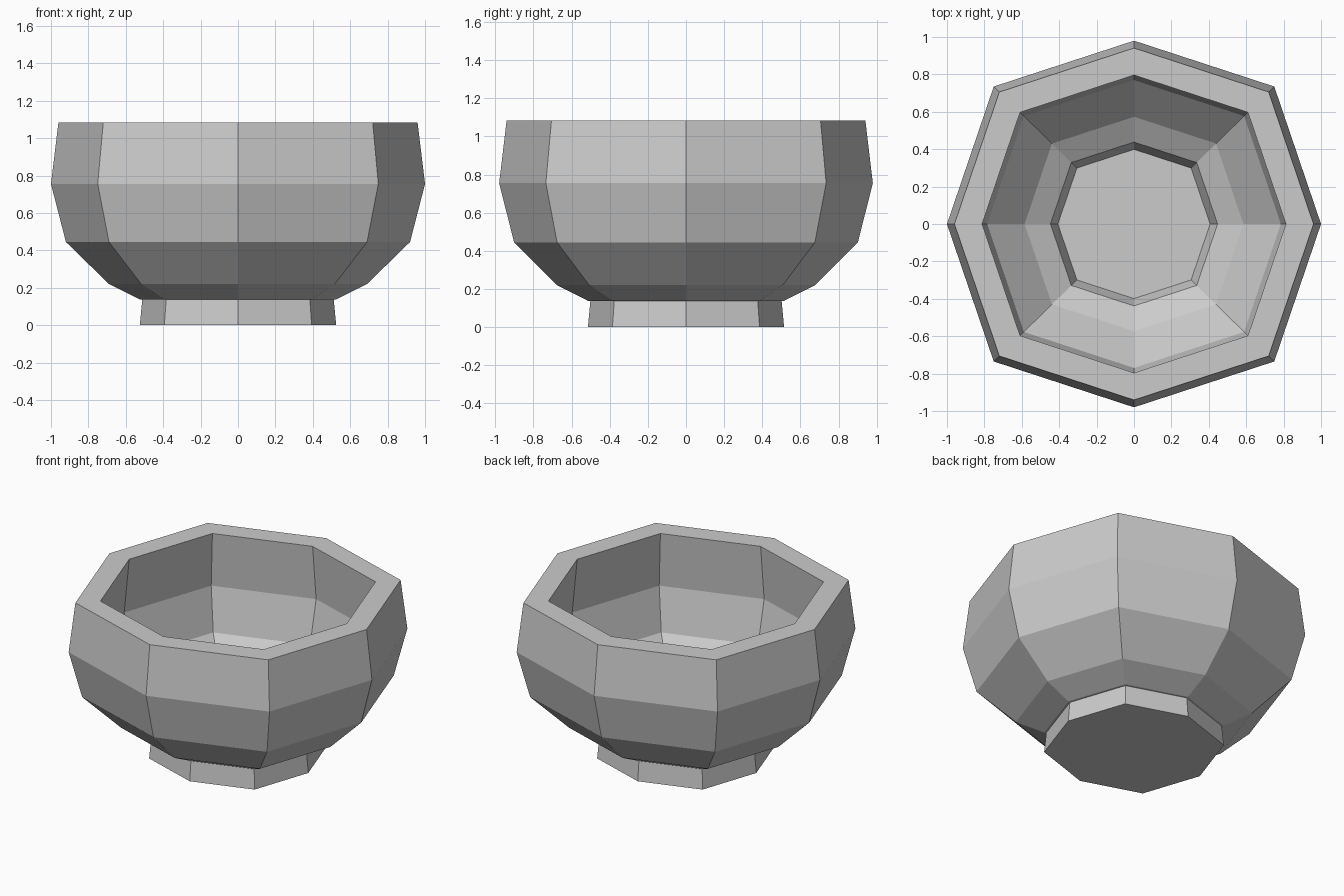
import bpy, bmesh

if "Cube" in bpy.data.objects:
    bpy.data.objects.remove(bpy.data.objects["Cube"])

# Eight-sided outline at unit radius, slightly flattened in y
D, Y = 0.75, 0.98
OUTLINE = [(1, 0), (D, D), (0, 1), (-D, D), (-1, 0), (-D, -D), (0, -1), (D, -D)]

# Profile (radius, height): foot, outer wall, rim, inner wall, inner floor
PROFILE = [(0.525, 0), (0.512, 0.136), (0.525, 0.138), (0.69, 0.22), (0.92, 0.445),
           (1.0, 0.755), (0.96, 1.085), (0.812, 1.085), (0.85, 0.715),
           (0.785, 0.43), (0.585, 0.22), (0.447, 0.14), (0.407, 0.03)]


def lofted(name, profile):
    bm = bmesh.new()
    rings = [[bm.verts.new((x * r, y * r * Y, z)) for x, y in OUTLINE] for r, z in profile]
    for a, b in zip(rings, rings[1:]):
        for i in range(8):
            j = (i + 1) % 8
            bm.faces.new((a[i], a[j], b[j], b[i]))
    bm.faces.new(rings[0][::-1])
    bm.faces.new(rings[-1])
    bmesh.ops.recalc_face_normals(bm, faces=bm.faces)
    mesh = bpy.data.meshes.new(name)
    bm.to_mesh(mesh)
    bm.free()
    obj = bpy.data.objects.new(name, mesh)
    bpy.context.collection.objects.link(obj)
    return obj


# Footed bowl
lofted("bowl", PROFILE)
